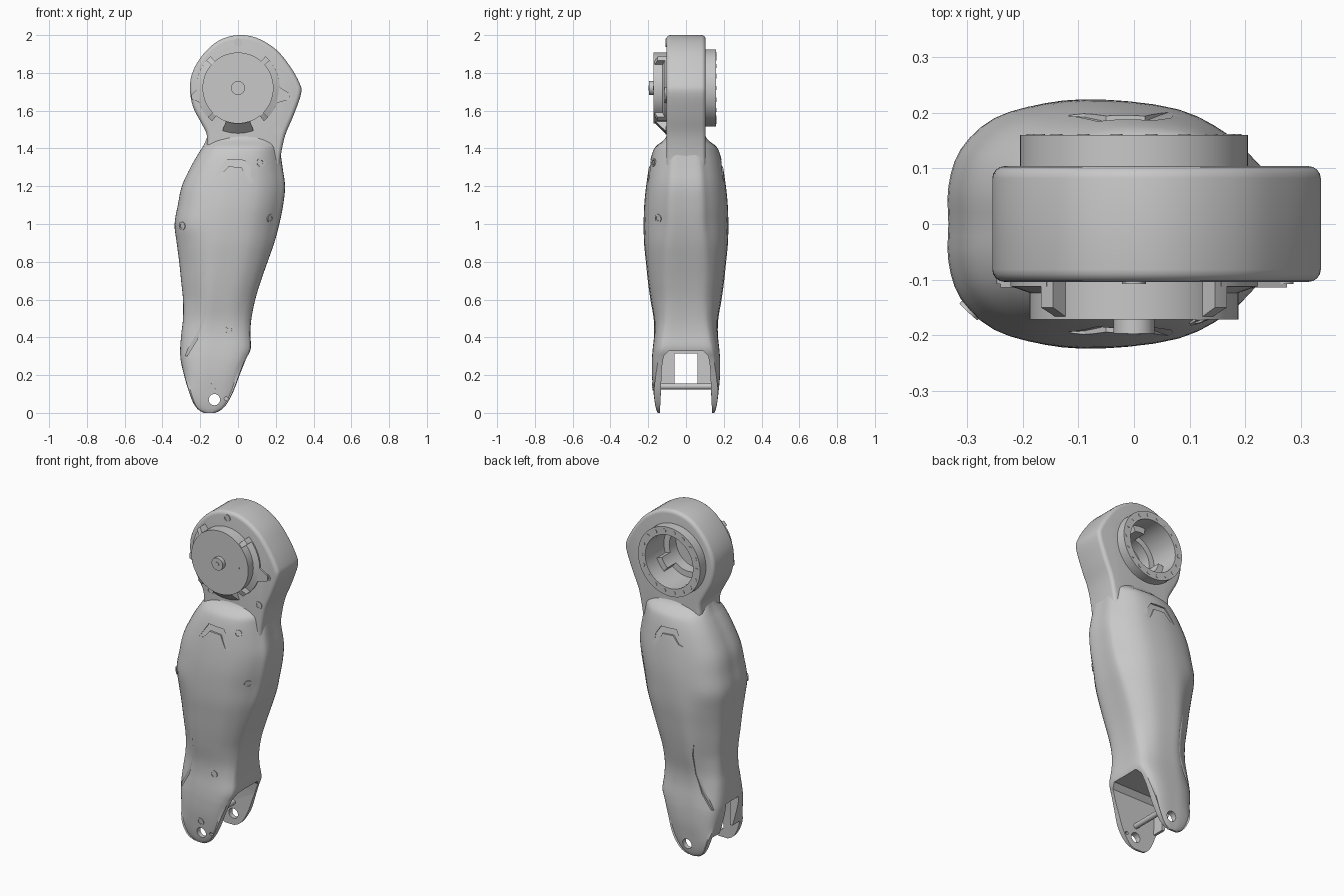
import bpy, bmesh
from math import sin, cos, pi, radians
from mathutils import Vector, Matrix

default = bpy.data.objects.get("Cube")
if default:
    bpy.data.objects.remove(default, do_unlink=True)

grey = bpy.data.materials.new("light_grey")
grey.use_nodes = True
grey.diffuse_color = (0.58, 0.58, 0.58, 1)
grey.node_tree.nodes["Principled BSDF"].inputs["Base Color"].default_value = grey.diffuse_color

HUB = Vector((0, 0, 1.72))


def make(name, verts, faces):
    mesh = bpy.data.meshes.new(name)
    mesh.from_pydata(verts, [], faces)
    bm = bmesh.new()
    bm.from_mesh(mesh)
    bmesh.ops.recalc_face_normals(bm, faces=bm.faces)
    bm.to_mesh(mesh)
    bm.free()
    mesh.materials.append(grey)
    obj = bpy.data.objects.new(name, mesh)
    bpy.context.collection.objects.link(obj)
    return obj


def activate(obj):
    bpy.ops.object.select_all(action='DESELECT')
    obj.select_set(True)
    bpy.context.view_layer.objects.active = obj


def smooth(obj, angle=35):
    activate(obj)
    bpy.ops.object.shade_smooth_by_angle(angle=radians(angle))
    return obj


def loft(name, rings):
    """Closed skin through rings of equal length, capped at both ends."""
    n = len(rings[0])
    verts = [p for ring in rings for p in ring]
    faces = [(r * n + i, r * n + (i + 1) % n, (r + 1) * n + (i + 1) % n, (r + 1) * n + i)
             for r in range(len(rings) - 1) for i in range(n)]
    faces += [tuple(range(n)), tuple(range(len(verts) - n, len(verts)))]
    return make(name, verts, faces)


def prism(name, outline, y0, y1, slope=0.0, z_ref=0.0):
    """Outline in x and z pushed along y, optionally leaning with height."""
    return loft(name, [[(x, y + slope * (z - z_ref), z) for x, z in outline] for y in (y0, y1)])


def disc(name, x, z, radius, y0, y1, sides=48):
    ring = [(x + radius * cos(2 * pi * i / sides), z + radius * sin(2 * pi * i / sides)) for i in range(sides)]
    return prism(name, ring, y0, y1)


def band(name, r_in, r_out, start, end, y_base, y_in, y_out):
    """Arc around the hub axis, its top may slope between inner and outer radius."""
    full = end - start == 360
    steps = max(3, int((end - start) / 6))
    rings = []
    for i in range(steps + (not full)):
        a = radians(start + (end - start) * i / steps)
        rings.append([HUB + Vector((r * cos(a), y, r * sin(a)))
                      for r, y in ((r_in, y_base), (r_out, y_base), (r_out, y_out), (r_in, y_in))])
    if not full:
        return loft(name, rings)
    count = len(rings) * 4
    faces = [(r * 4 + i, r * 4 + (i + 1) % 4, (r * 4 + 4 + (i + 1) % 4) % count, (r * 4 + 4 + i) % count)
             for r in range(len(rings)) for i in range(4)]
    return make(name, [p for ring in rings for p in ring], faces)


def spline(points, steps, closed=False):
    """Catmull-Rom curve through tuples of any length."""
    n, out = len(points), []
    get = (lambda i: points[i % n]) if closed else (lambda i: points[min(max(i, 0), n - 1)])
    for i in range(n if closed else n - 1):
        for s in range(steps):
            t = s / steps
            out.append(tuple(
                b + t / 2 * (c - a + t * (2 * a - 5 * b + 4 * c - d + t * (3 * (b - c) + d - a)))
                for a, b, c, d in zip(get(i - 1), get(i), get(i + 1), get(i + 2))))
    return out if closed else out + [points[-1]]


def cut(target, *cutters):
    activate(target)
    for cutter in cutters:
        mod = target.modifiers.new("cut", 'BOOLEAN')
        mod.operation, mod.solver, mod.object = 'DIFFERENCE', 'EXACT', cutter
        bpy.ops.object.modifier_apply(modifier=mod.name)
        bpy.data.objects.remove(cutter, do_unlink=True)


# Leg shell: half cross-sections for thigh, creased shin, fork root and flat fork arms
ACROSS = (0, 0, .04, .15, .32, .5, .72, .86, .95, 1, 1)
PROFILES = [(0, .3, .6, .85, .97, 1, .93, .75, .53, .36, 0),
            (0, .35, .55, .75, .99, 1, .95, .82, .66, .45, 0),
            (0, .4, .7, .88, .98, 1, 1, .96, .88, .72, 0),
            (0, .92, .95, .98, 1, 1, 1, .98, .95, .92, 0)]
# height, x of both sides, half depth, blend between cross-sections
STATIONS = [
    (0, -.18, -.12, .15, 3), (.02, -.214, -.083, .158, 3), (.06, -.24, -.052, .166, 3),
    (.12, -.262, -.022, .173, 2.9), (.2, -.285, .008, .18, 2.4), (.28, -.303, .04, .18, 2),
    (.34, -.305, .066, .176, 1.8), (.42, -.299, .064, .168, 1.6), (.5, -.29, .07, .17, 1.3),
    (.6, -.29, .09, .186, 1), (.7, -.3, .12, .2, .9), (.8, -.31, .155, .211, .7),
    (.9, -.323, .19, .221, .4), (1, -.334, .217, .224, 0), (1.1, -.317, .237, .221, 0),
    (1.2, -.296, .247, .211, 0), (1.3, -.25, .234, .196, 0), (1.37, -.21, .225, .18, 0),
    (1.41, -.185, .225, .16, 0), (1.45, -.166, .23, .112, 0), (1.5, -.15, .23, .09, 0)]


def section(station):
    z, left, right, depth, blend = station
    k = min(max(int(blend), 0), 2)
    half = [(left + (right - left) * u, depth * (p + (q - p) * (blend - k)))
            for u, p, q in zip(ACROSS, PROFILES[k], PROFILES[k + 1])]
    loop = half + [(x, -y) for x, y in half[-2:0:-1]]
    return [(x, y, z) for x, y in spline(loop, 3, True)]


leg = loft("leg_shell", [section(s) for s in spline(STATIONS, 4)])


def x_cutter(name, half_outline, x0, x1):
    """Cutter along x, its outline in y and z mirrored across the middle."""
    outline = half_outline + [(-y, z) for y, z in reversed(half_outline)]
    return loft(name, [[(x, y, z) for y, z in outline] for x in (x0, x1)])


# Fork opening, rear window, pin holes
cut(leg,
    x_cutter("fork_cutter", [(-.142, -.1), (-.128, .24), (-.118, .3), (-.09, .328)], -.25, .4),
    x_cutter("gap_cutter", [(-.142, -.1), (-.132, .13)], -.5, -.2),
    x_cutter("window_cutter", [(-.06, .1), (-.06, .315)], -.5, -.2),
    disc("pin_cutter", -.125, .07, .03, -.5, .5, 24), disc("peg_cutter", -.063, .075, .01, -.5, 0, 12))

# Chevron recesses and set-back shin panels on both broad faces
CHEVRON = [(-.12, 1.255), (-.065, 1.342), (.035, 1.337), (.066, 1.29), (.075, 1.2),
           (.045, 1.25), (.02, 1.3), (-.05, 1.305), (-.09, 1.262)]
PANEL = [(-.4, .97), (-.3, .97), (-.24, .82), (-.185, .7), (-.172, .62), (-.18, .5), (-.215, .39), (-.27, .3),
         (-.4, .3)]
for side in (-1, 1):
    cut(leg, prism("chevron_cutter", CHEVRON, side * .185, side * .3, -side * .2, 1.3),
        prism("panel_cutter", PANEL, side * .175, side * .3, side * .13, .6))
smooth(leg, 30)

# Hip housing with an open drive cavity, its tail sinking into the thigh
OUTLINE = [(0, 2), (.1, 1.985), (.2, 1.925), (.272, 1.84), (.324, 1.75), (.334, 1.69), (.292, 1.57),
           (.25, 1.47), (.226, 1.36), (.214, 1.27), (.17, 1.15), (-.1, 1.15), (-.16, 1.36), (-.165, 1.47),
           (-.192, 1.53), (-.238, 1.62), (-.255, 1.72), (-.238, 1.81), (-.183, 1.9), (-.1, 1.972)]
housing = prism("hip_housing", spline(OUTLINE, 4, True), -.104, .104)
activate(housing)
bevel = housing.modifiers.new("round", 'BEVEL')
bevel.width, bevel.segments, bevel.limit_method, bevel.angle_limit = .022, 4, 'ANGLE', radians(50)
bpy.ops.object.modifier_apply(modifier=bevel.name)
cut(housing, disc("cavity_cutter", HUB.x, HUB.z, .16, -.085, .3))
smooth(housing, 40)

# Rear bearing ring with bolts and inner stator parts
smooth(band("bearing_ring", .158, .205, 0, 360, .09, .16, .16))
smooth(band("stator_lip", .125, .162, 0, 360, -.09, -.02, -.02))
for i in range(18):
    a = 2 * pi * i / 18
    smooth(disc("ring_bolt", HUB.x + .182 * cos(a), HUB.z + .182 * sin(a), .011, .155, .162, 12))
for start in (70, 190, 310):
    smooth(band("stator_pad", .125, .162, start, start + 30, -.09, .06, .06))

# Front motor cap, hub knob and mounting bracket
smooth(disc("motor_cap", HUB.x, HUB.z, .188, -.172, -.09, 64))
smooth(disc("hub_knob", HUB.x, HUB.z, .037, -.197, -.16, 32))
smooth(disc("hub_pin", HUB.x, HUB.z, .012, -.199, -.19, 16))
smooth(disc("cap_dot", .12, HUB.z, .01, -.174, -.17, 16))
for start, end in ((135, 232), (308, 405)):
    smooth(band("bracket_arc", .185, .222, start, end, -.1, -.125, -.112))
for angle in (45, 135, 228, 312):
    smooth(band("bracket_rib", .185, .222, angle - 4, angle + 4, -.1, -.168, -.15))
smooth(band("lower_ramp", .185, .24, 250, 290, -.09, -.165, -.11))
for side, reach in ((-1, .24), (1, .275)):
    prism("side_gusset", [(side * .18, 1.75), (side * reach, 1.69), (side * reach, 1.66), (side * .17, 1.63)],
          -.114, -.095)

# Cross rod between the fork arms
smooth(disc("fork_rod", -.125, .14, .016, -.15, .15, 16))

# Screws seated square on whichever surface lies in front
bpy.context.view_layer.update()
SCREWS = [(0, 1.96), (-.225, 1.675), (.265, 1.675), (-.11, 1.5), (.21, 1.495),
          (.12, 1.325), (-.295, .99), (.17, 1.03), (-.045, .44), (-.125, .14)]
for x, z in SCREWS:
    hits = [o.ray_cast(Vector((x, -1, z)), Vector((0, 1, 0))) for o in (leg, housing)]
    found, point, normal, face = min((h for h in hits if h[0]), key=lambda h: h[1].y)
    seat = Matrix.Translation(point) @ normal.to_track_quat('-Y', 'Z').to_matrix().to_4x4() @ Matrix.Translation(-HUB)
    for part in (band("screw_rim", .013, .022, 0, 360, .01, -.004, -.004),
                 disc("screw_head", HUB.x, HUB.z, .014, -.001, .01, 6)):
        smooth(part).matrix_world = seat
